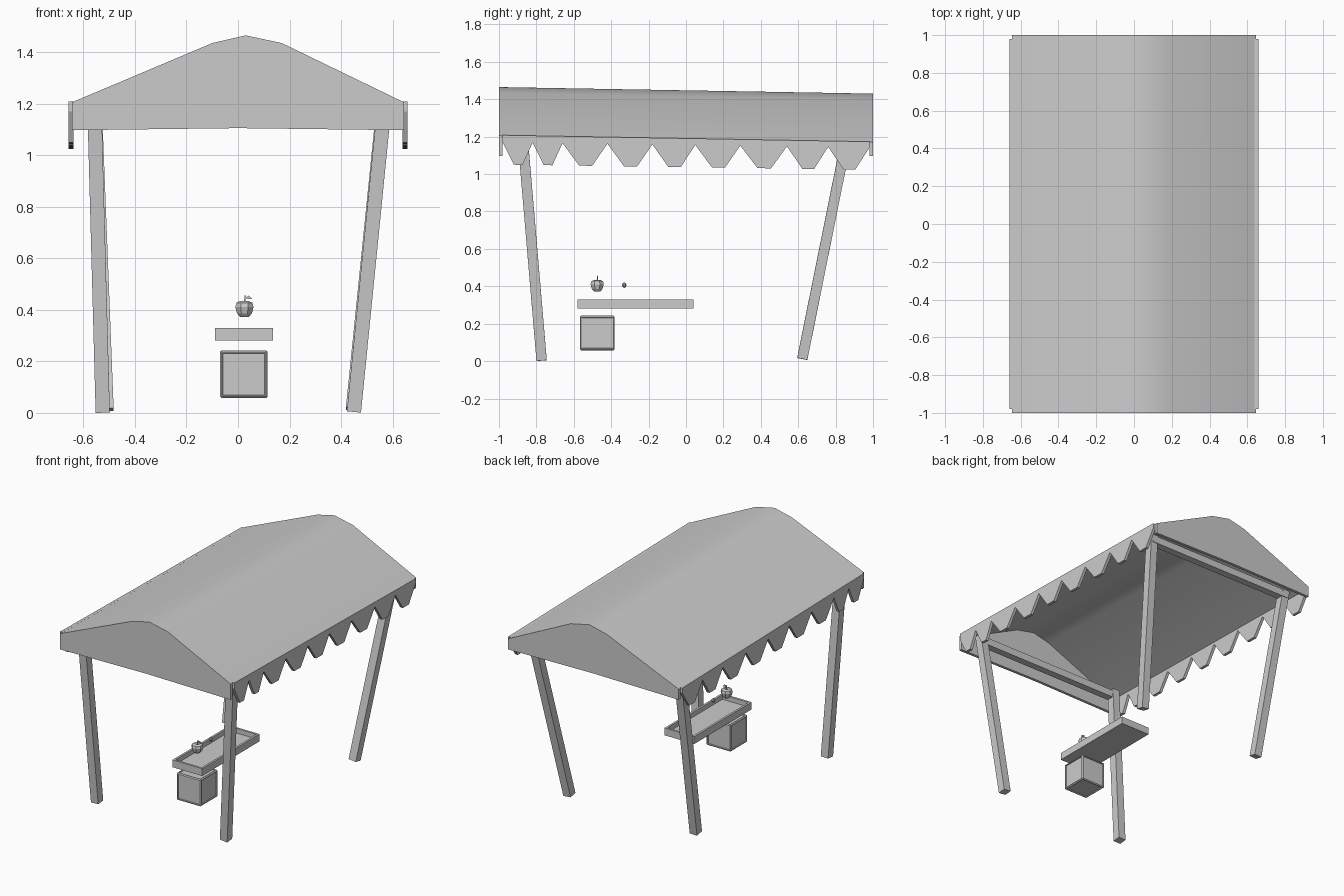
import bpy, bmesh, math
from mathutils import Vector, Matrix

if "Cube" in bpy.data.objects:
    bpy.data.objects.remove(bpy.data.objects["Cube"])


def finish(name, bm, smooth=False):
    bmesh.ops.recalc_face_normals(bm, faces=bm.faces)
    me = bpy.data.meshes.new(name)
    bm.to_mesh(me)
    bm.free()
    ob = bpy.data.objects.new(name, me)
    bpy.context.collection.objects.link(ob)
    if smooth:
        bpy.ops.object.select_all(action='DESELECT')
        ob.select_set(True)
        bpy.context.view_layer.objects.active = ob
        bpy.ops.object.shade_smooth_by_angle(angle=math.radians(30))
    return ob


def cube(bm, lo, hi):
    lo, hi = Vector(lo), Vector(hi)
    m = Matrix.Translation((lo + hi) / 2) @ Matrix.Diagonal((*(hi - lo), 1))
    bmesh.ops.create_cube(bm, size=1, matrix=m)


def slab(name, outline, offset, shift=None, smooth=False):
    """Extrude a closed outline of 3D points by an offset vector."""
    bm = bmesh.new()
    f = bm.faces.new([bm.verts.new(p) for p in outline])
    r = bmesh.ops.extrude_face_region(bm, geom=[f])
    vs = [v for v in r['geom'] if isinstance(v, bmesh.types.BMVert)]
    bmesh.ops.translate(bm, verts=vs, vec=offset)
    return finish(name, bm, smooth)


def bar(name, a, b, w):
    a, b = Vector(a), Vector(b)
    d = b - a
    bm = bmesh.new()
    rot = Vector((0, 0, 1)).rotation_difference(d).to_matrix().to_4x4()
    m = Matrix.Translation((a + b) / 2) @ rot @ Matrix.Diagonal((w, w, d.length, 1))
    bmesh.ops.create_cube(bm, size=1, matrix=m)
    return finish(name, bm)


def lathe(name, profile, centre, n):
    bm = bmesh.new()
    vs = [bm.verts.new((r, 0, z)) for r, z in profile]
    es = [bm.edges.new(p) for p in zip(vs, vs[1:])]
    bmesh.ops.spin(bm, geom=vs + es, axis=(0, 0, 1), cent=(0, 0, 0),
                   angle=2 * math.pi, steps=n)
    bmesh.ops.remove_doubles(bm, verts=bm.verts, dist=1e-4)
    bmesh.ops.rotate(bm, verts=bm.verts, matrix=Matrix.Rotation(math.pi / n, 3, 'Z'))
    bmesh.ops.translate(bm, verts=bm.verts, vec=centre)
    return finish(name, bm)


DROP = -0.0175                       # roof slopes down toward the back
ROOF = [(-0.645, 1.205), (-0.10, 1.435), (0.03, 1.465), (0.17, 1.435), (0.645, 1.205)]


def sag(y):
    return DROP * (y + 1)


# canopy sheet
under = [(x * 0.99, z - 0.015) for x, z in reversed(ROOF)]
slab('canopy', [(x, -1, z) for x, z in ROOF + under], (0, 2, 2 * DROP), smooth=True)

# gable panels at both ends
for name, y in (('front_gable', -1), ('back_gable', 0.98)):
    pts = [(x, y, z + sag(y) - 0.002) for x, z in ROOF]
    pts += [(0.645, y, 1.097), (0.0, y, 1.105), (-0.645, y, 1.097)]
    slab(name, pts, (0, 0.02, 0))

# scalloped side valances
VALLEYS = [-0.98, -0.82, -0.66, -0.42, -0.18, 0.05, 0.29, 0.54, 0.76, 0.98]
for name, s in (('right_valance', 1), ('left_valance', -1)):
    x = 0.638 * s
    pts = [(x, -0.98, 1.208)]
    for a, b in zip(VALLEYS, VALLEYS[1:]):
        pts.append((x, a, 1.17 + 0.8 * sag(a)))
        for t in (0.37, 0.66):
            y = a + (b - a) * t
            pts.append((x, y, 1.051 + 0.8 * sag(y)))
    pts += [(x, 0.98, 1.14), (x, 0.98, 1.208 + sag(0.98))]
    slab(name, pts, (0.02 * s, 0, 0))

# leaning posts
bar('front_left_post', (-0.525, -0.772, 0.003), (-0.557, -0.872, 1.18), 0.055)
bar('front_right_post', (0.45, -0.772, 0.006), (0.567, -0.872, 1.18), 0.055)
bar('back_left_post', (-0.51, 0.622, 0.012), (-0.555, 0.855, 1.17), 0.055)
bar('back_right_post', (0.446, 0.622, 0.015), (0.563, 0.855, 1.17), 0.055)

# cross beams between post tops
for name, y in (('front_beam', -0.87), ('back_beam', 0.85)):
    bm = bmesh.new()
    cube(bm, (-0.57, y - 0.025, 1.115), (0.57, y + 0.025, 1.165))
    finish(name, bm)

# display tray with raised rim
bm = bmesh.new()
cube(bm, (-0.09, -0.58, 0.28), (0.135, 0.04, 0.33))
top = [f for f in bm.faces if f.calc_center_median().z > 0.329]
bmesh.ops.inset_region(bm, faces=top, thickness=0.02)
r = bmesh.ops.extrude_face_region(bm, geom=top)
bmesh.ops.delete(bm, geom=top, context='FACES')
bmesh.ops.translate(bm, vec=(0, 0, -0.032),
                    verts=[v for v in r['geom'] if isinstance(v, bmesh.types.BMVert)])
finish('display_tray', bm)

# crate with bevelled frame and recessed panels
bm = bmesh.new()
cube(bm, (-0.07, -0.567, 0.058), (0.115, -0.382, 0.243))
bmesh.ops.bevel(bm, geom=bm.edges[:], offset=0.006, segments=1, affect='EDGES')
big = [f for f in bm.faces if f.calc_area() > 0.01]
bmesh.ops.inset_individual(bm, faces=big, thickness=0.006)
bmesh.ops.inset_individual(bm, faces=big, thickness=0.002, depth=-0.006)
finish('crate', bm)

# apple with stem and leaf
lathe('apple', [(0, 0.378), (0.018, 0.372), (0.031, 0.386), (0.038, 0.410),
                (0.034, 0.427), (0.018, 0.434), (0, 0.424)], (0.025, -0.475, 0), 8)
bar('apple_stem', (0.025, -0.475, 0.422), (0.029, -0.473, 0.456), 0.006)
slab('apple_leaf', [(0.027, -0.476, 0.446), (0.042, -0.476, 0.455), (0.056, -0.476, 0.441),
                    (0.040, -0.476, 0.442)], (0, 0.003, 0))

# small berry
lathe('berry', [(0, 0.392), (0.009, 0.395), (0.013, 0.406), (0.009, 0.417), (0, 0.420)],
      (0.025, -0.33, 0), 8)
